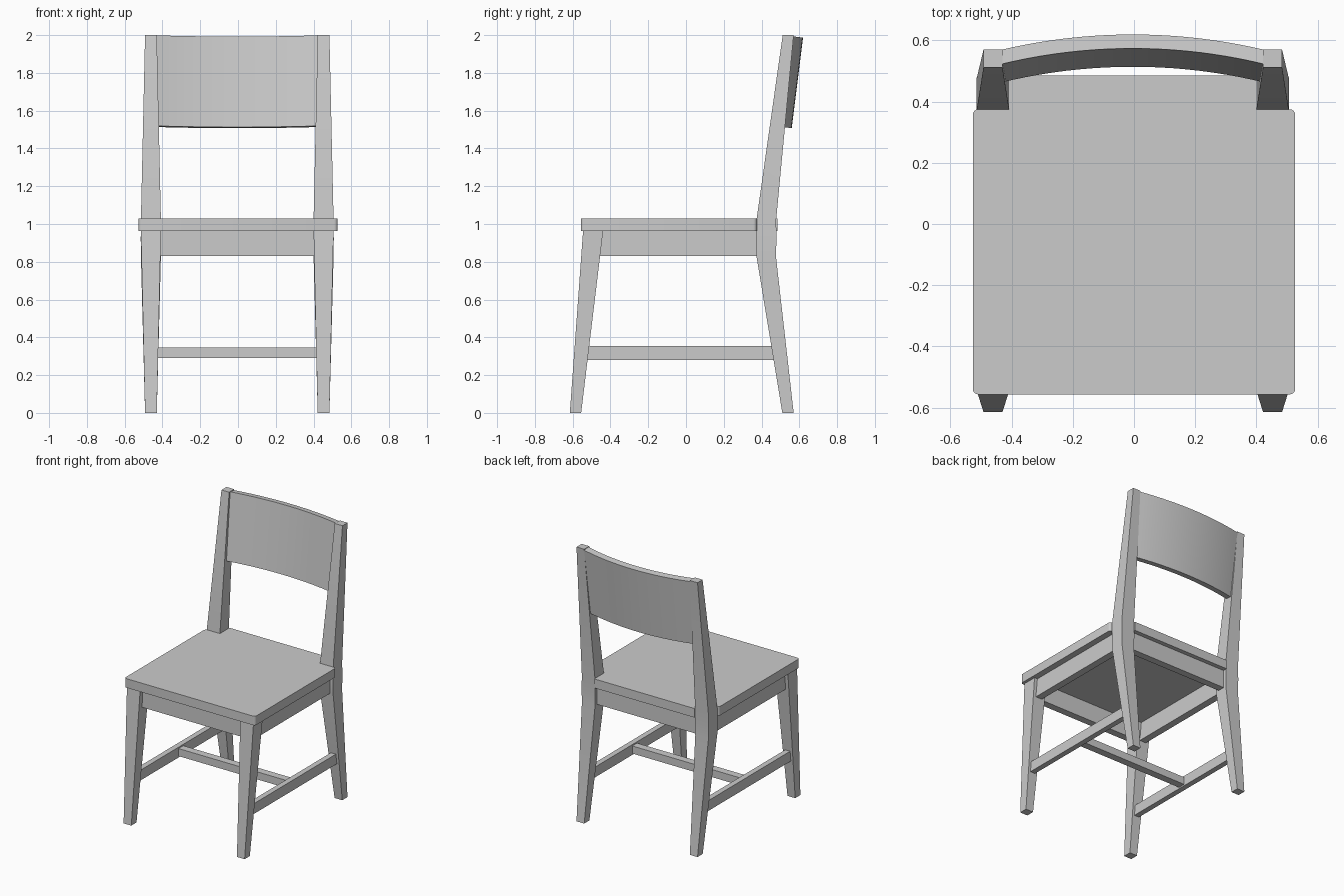
import bpy, bmesh, math
from mathutils import Matrix, Vector

if "Cube" in bpy.data.objects:
    bpy.data.objects.remove(bpy.data.objects["Cube"])

CX = -0.004  # centre line of the frame


def finish(name, bm, smooth=False):
    bmesh.ops.recalc_face_normals(bm, faces=bm.faces)
    me = bpy.data.meshes.new(name)
    bm.to_mesh(me)
    bm.free()
    ob = bpy.data.objects.new(name, me)
    bpy.context.collection.objects.link(ob)
    if smooth:
        bpy.ops.object.select_all(action='DESELECT')
        ob.select_set(True)
        bpy.context.view_layer.objects.active = ob
        bpy.ops.object.shade_smooth_by_angle(angle=math.radians(30))
    return ob


def loft(name, rings, smooth=False):
    """Join equal-length rings of points into a capped solid."""
    bm = bmesh.new()
    vs = [[bm.verts.new(p) for p in r] for r in rings]
    n = len(rings[0])
    for a, b in zip(vs, vs[1:]):
        for i in range(n):
            j = (i + 1) % n
            bm.faces.new((a[i], a[j], b[j], b[i]))
    bm.faces.new(vs[0])
    bm.faces.new(vs[-1])
    return finish(name, bm, smooth)


def box(name, x0, x1, y0, y1, z0, z1):
    return loft(name, [[(x0, y0, z), (x1, y0, z), (x1, y1, z), (x0, y1, z)]
                       for z in (z0, z1)])


def leg(name, cx, sections):
    """Sections are (z, front y, back y, half width)."""
    return loft(name, [[(cx - h, y0, z), (cx + h, y0, z), (cx + h, y1, z), (cx - h, y1, z)]
                       for z, y0, y1, h in sections], True)


# Legs, side aprons and side stretchers on both sides
for side, s in (("left", -1), ("right", 1)):
    x = CX + s * 0.457
    leg("front_leg_" + side, x, [(0, -0.615, -0.555, 0.031), (0.962, -0.545, -0.439, 0.053)])
    leg("back_leg_" + side, x, [(0, 0.51, 0.57, 0.031), (0.83, 0.373, 0.476, 0.053),
                                (0.92, 0.373, 0.479, 0.054), (1.02, 0.373, 0.477, 0.053),
                                (2.0, 0.512, 0.57, 0.031)])
    box("side_apron_" + side, x - 0.025, x + 0.028, -0.46, 0.39, 0.83, 0.962)
    # stretcher ends follow the slope of the legs
    loft("side_stretcher_" + side, [
        [(x + dx, -0.53, 0.28), (x + dx, 0.48, 0.28), (x + dx, 0.47, 0.355), (x + dx, -0.525, 0.355)]
        for dx in (-0.02, 0.02)])

# Front and back aprons, cross stretcher
box("front_apron", CX - 0.42, CX + 0.42, -0.517, -0.464, 0.83, 0.962)
box("back_apron", CX - 0.42, CX + 0.42, 0.40, 0.453, 0.83, 0.962)
box("cross_stretcher", CX - 0.44, CX + 0.44, -0.055, 0.0, 0.29, 0.345)

# Seat: notched round the back legs, with rounded outer corners
w, n, f, b, t = 0.527, 0.404, -0.557, 0.375, 0.485
outline = [(-w, f), (w, f), (w, b), (CX + n, b), (CX + n, t), (CX - n, t), (CX - n, b), (-w, b)]
bm = bmesh.new()
face = bm.faces.new([bm.verts.new((px, py, 0.962)) for px, py in outline])
ext = bmesh.ops.extrude_face_region(bm, geom=[face])
bmesh.ops.translate(bm, vec=(0, 0, 0.066),
                    verts=[v for v in ext["geom"] if isinstance(v, bmesh.types.BMVert)])
corners = [e for e in bm.edges
           if all(abs(abs(v.co.x) - w) < 1e-4 for v in e.verts)
           and abs(e.verts[0].co.z - e.verts[1].co.z) > 0.01]
bmesh.ops.bevel(bm, geom=corners, offset=0.018, segments=4, profile=0.5, affect='EDGES')
finish("seat", bm, True)

# Backrest: shallow arc, extruded upward and tilted back
half, sag, thick, height, steps = 0.435, 0.053, 0.046, 0.483, 20
rad = (half ** 2 + sag ** 2) / (2 * sag)


def arc(x, r):
    return math.sqrt(r * r - x * x) - rad


xs = [half * (2 * i / steps - 1) for i in range(steps + 1)]
ring = [(x, arc(x, rad)) for x in xs] + [(x, arc(x, rad + thick)) for x in reversed(xs)]
tilt = Matrix.Translation((CX, 0.514, 1.513)) @ Matrix.Rotation(-math.atan(0.125), 4, 'X')
loft("backrest", [[tilt @ Vector((x, y, z)) for x, y in ring] for z in (0, height)], True)
